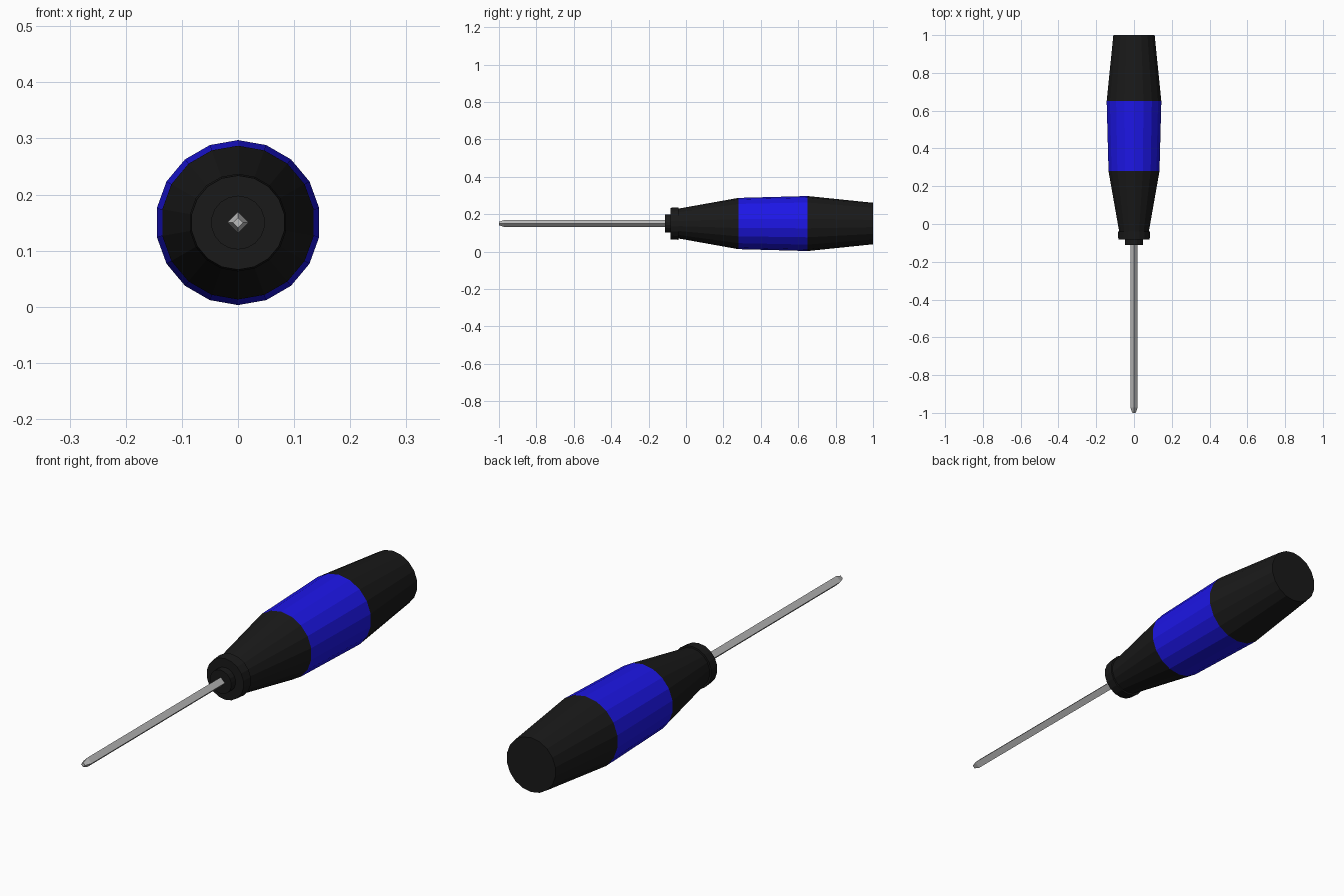
import bpy, bmesh
from math import sin, cos, tau

if "Cube" in bpy.data.objects:
    bpy.data.objects.remove(bpy.data.objects["Cube"])

AXIS_Z = 0.15


def material(name, rgb):
    m = bpy.data.materials.new(name)
    m.diffuse_color = (*rgb, 1)
    m.use_nodes = True
    m.node_tree.nodes["Principled BSDF"].inputs["Base Color"].default_value = m.diffuse_color
    return m


def lathe(name, profile, sides, mat=None, caps=(True, True)):
    """Flat-faced turned part along y from (y, radius) pairs, a vertex on top."""
    bm = bmesh.new()
    rings = []
    for y, r in profile:
        rings.append([bm.verts.new((r * sin(tau * i / sides), y,
                                    AXIS_Z + r * cos(tau * i / sides)))
                      for i in range(sides)])
    for a, b in zip(rings, rings[1:]):
        for i in range(sides):
            j = (i + 1) % sides
            bm.faces.new((a[i], a[j], b[j], b[i]))
    if caps[0]:
        bm.faces.new(rings[0])
    if caps[1]:
        bm.faces.new(rings[-1])
    bmesh.ops.recalc_face_normals(bm, faces=bm.faces)
    mesh = bpy.data.meshes.new(name)
    bm.to_mesh(mesh)
    bm.free()
    if mat:
        mesh.materials.append(mat)
    ob = bpy.data.objects.new(name, mesh)
    bpy.context.collection.objects.link(ob)
    return ob


black = material("black_rubber", (0.01, 0.01, 0.01))
blue = material("blue_plastic", (0.012, 0.008, 0.8))
steel = material("steel", (0.5, 0.5, 0.5))

# Handle: front taper, blue grip band, rear taper
lathe("handle_front", [(-0.05, 0.078), (0.28, 0.137)], 18, black)
lathe("grip_band", [(0.28, 0.137), (0.65, 0.147)], 18, blue)
lathe("handle_rear", [(0.65, 0.147), (1.0, 0.111)], 18, black)

# Collar and small ferrule at the front of the handle
lathe("collar", [(-0.083, 0.084), (-0.04, 0.087)], 18, black)
lathe("ferrule", [(-0.112, 0.048), (-0.08, 0.048)], 18, black)

# Square shaft turned on edge, with a tapered tip
lathe("shaft", [(-1.0, 0.009), (-0.972, 0.019), (-0.09, 0.019)], 4, steel)
